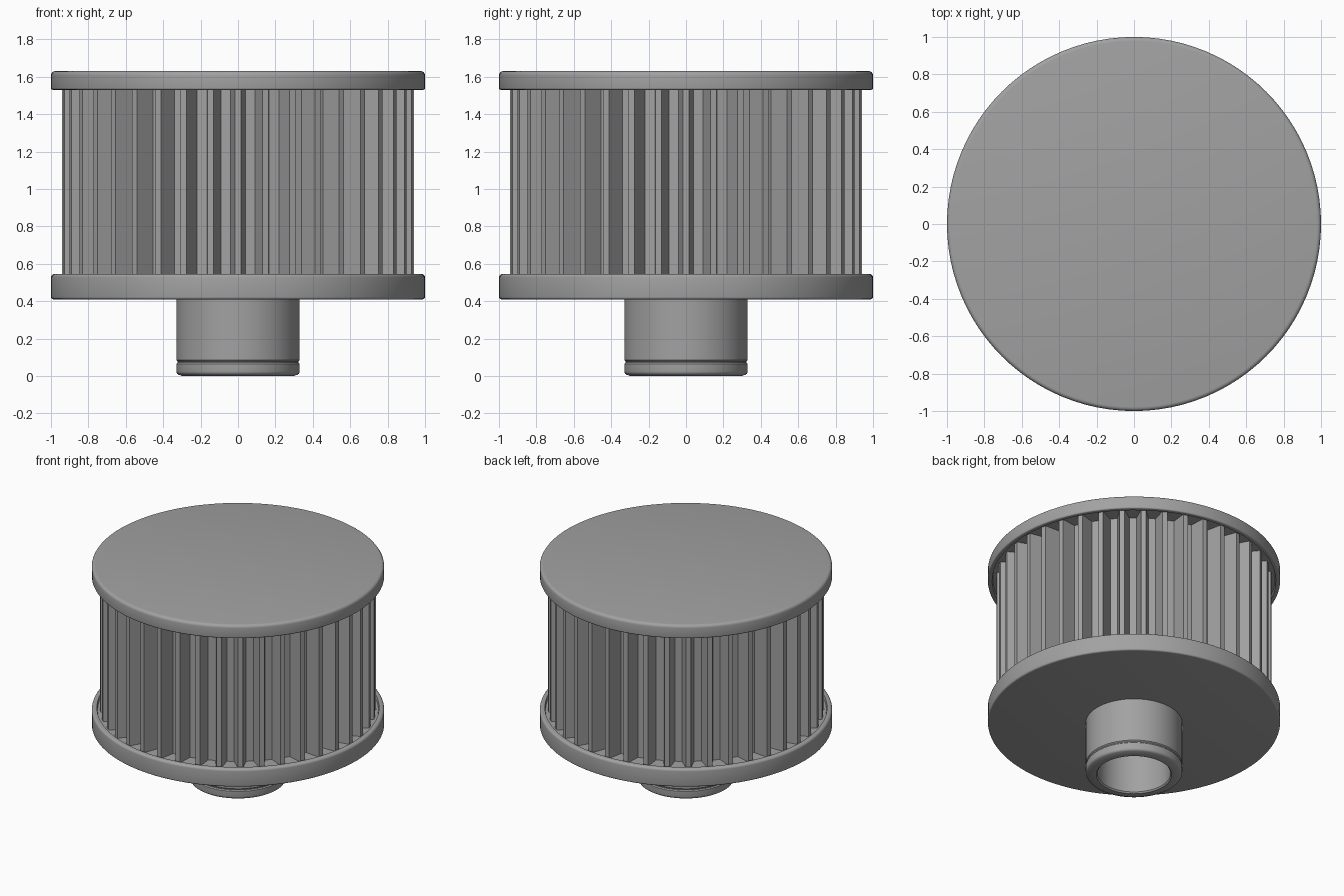
import bpy, bmesh, math
from mathutils import Matrix

cube = bpy.data.objects.get("Cube")
if cube:
    bpy.data.objects.remove(cube)

grey = bpy.data.materials.new("plain grey")
grey.use_nodes = True
grey.diffuse_color = (0.36, 0.36, 0.36, 1)
grey.node_tree.nodes["Principled BSDF"].inputs["Base Color"].default_value = grey.diffuse_color


def finish(bm, name, angle):
    """Turn a bmesh into a shaded object."""
    bmesh.ops.recalc_face_normals(bm, faces=bm.faces)
    mesh = bpy.data.meshes.new(name)
    bm.to_mesh(mesh)
    bm.free()
    mesh.materials.append(grey)
    ob = bpy.data.objects.new(name, mesh)
    bpy.context.collection.objects.link(ob)
    bpy.ops.object.select_all(action='DESELECT')
    ob.select_set(True)
    bpy.context.view_layer.objects.active = ob
    bpy.ops.object.shade_smooth_by_angle(angle=math.radians(angle))
    return ob


def lathe(name, profile, steps=96):
    """Spin a (radius, height) profile about the z axis."""
    bm = bmesh.new()
    verts = [bm.verts.new((r, 0, z)) for r, z in profile]
    edges = [bm.edges.new(pair) for pair in zip(verts, verts[1:])]
    bmesh.ops.spin(bm, geom=verts + edges, cent=(0, 0, 0), axis=(0, 0, 1),
                   angle=math.tau, steps=steps)
    bmesh.ops.remove_doubles(bm, verts=bm.verts, dist=1e-4)
    return finish(bm, name, 35)


def rounded(r, z, bevel, up):
    """Quarter-round outer corner, listed from low to high."""
    pts = []
    for i in range(5):
        a = math.radians(22.5 * i)
        dx, dz = (math.cos(a), math.sin(a)) if up else (math.sin(a), -math.cos(a))
        pts.append((r - bevel + bevel * dx, z + (-bevel if up else bevel) + bevel * dz))
    return pts


# End caps, each with a shallow seat for the pleats
lathe("top_cap", [(0, 1.55), (0.965, 1.55), (0.97, 1.53)]
      + rounded(1, 1.53, 0.01, False) + rounded(1, 1.63, 0.022, True) + [(0, 1.63)])
lathe("bottom_cap", [(0, 0.41)] + rounded(1, 0.41, 0.012, False)
      + rounded(1, 0.545, 0.018, True) + [(0.965, 0.545), (0.96, 0.525), (0, 0.525)])

# Hollow pipe with a thin groove and a chamfered end
lathe("inlet_pipe", [(0, 0.43), (0.25, 0.43), (0.25, 0.01), (0.258, 0), (0.3, 0)]
      + rounded(0.33, 0.005, 0.02, False)
      + [(0.33, 0.065), (0.323, 0.072), (0.323, 0.078), (0.33, 0.085), (0.33, 0.42)], 64)

# Pleated filter wall: flat ridges and flat valleys
PLEATS = 40
bm = bmesh.new()
ring = []
for i in range(PLEATS):
    for radius, half, shift in ((0.942, 0.017, 0), (0.83, 0.025, 0.5)):
        turn = Matrix.Rotation(math.tau * (i + shift) / PLEATS, 4, 'Z')
        for side in (-half, half):
            v = bm.verts.new((radius, side, 0.515))
            v.co = turn @ v.co
            ring.append(v)
base = bm.faces.new(ring)
top = bmesh.ops.extrude_face_region(bm, geom=[base])["geom"]
bmesh.ops.translate(bm, vec=(0, 0, 1.045),
                    verts=[g for g in top if isinstance(g, bmesh.types.BMVert)])
finish(bm, "pleated_filter", 20)
